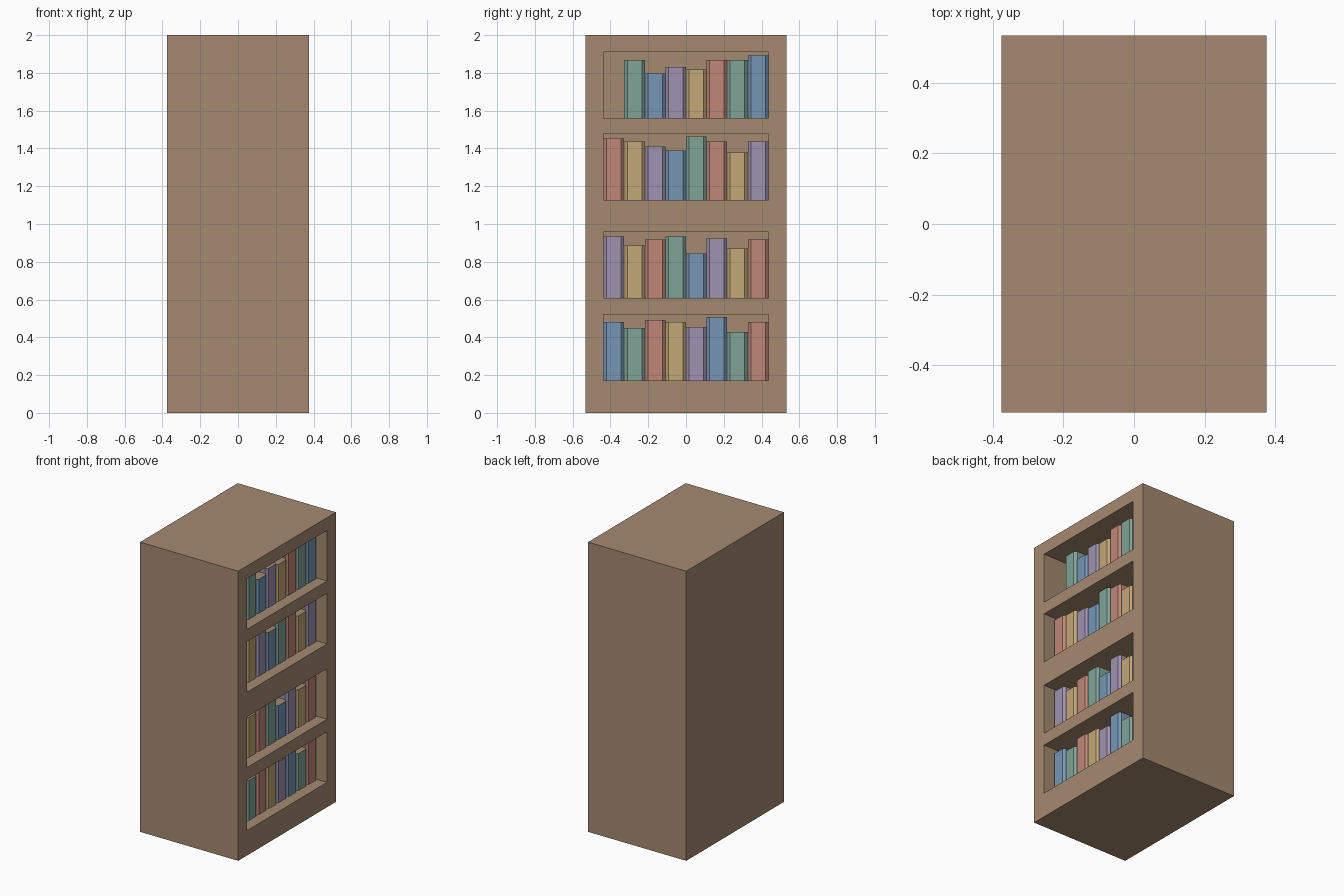
import bpy, bmesh

default = bpy.data.objects.get("Cube")
if default:
    bpy.data.objects.remove(default, do_unlink=True)


def make_material(name, code):
    srgb = [int(code[i:i + 2], 16) / 255 for i in (0, 2, 4)]
    colour = [((c + 0.055) / 1.055) ** 2.4 for c in srgb] + [1]
    mat = bpy.data.materials.new(name)
    mat.use_nodes = True
    mat.diffuse_color = colour
    bsdf = next(n for n in mat.node_tree.nodes if n.type == 'BSDF_PRINCIPLED')
    bsdf.inputs["Base Color"].default_value = colour
    return mat


wood = make_material("brown wood", "A58A71")
cloth = {
    "T": make_material("teal cloth", "80A499"),
    "B": make_material("blue cloth", "7796B5"),
    "P": make_material("purple cloth", "9F92AF"),
    "Y": make_material("ochre cloth", "C2A877"),
    "R": make_material("red cloth", "C08779"),
}


def prism(name, outline, z0, z1, materials):
    """Upright solid from a plan outline; ends use the last material."""
    bm = bmesh.new()
    base = bm.faces.new([bm.verts.new((x, y, z0)) for x, y in outline])
    top = bmesh.ops.extrude_face_region(bm, geom=[base])["geom"]
    for v in top:
        if isinstance(v, bmesh.types.BMVert):
            v.co.z = z1
    bmesh.ops.recalc_face_normals(bm, faces=bm.faces)
    for f in bm.faces:
        f.material_index = len(materials) - 1 if abs(f.normal.z) > 0.5 else 0
    mesh = bpy.data.meshes.new(name)
    bm.to_mesh(mesh)
    bm.free()
    for mat in materials:
        mesh.materials.append(mat)
    obj = bpy.data.objects.new(name, mesh)
    bpy.context.collection.objects.link(obj)
    return obj


def rectangle(x0, x1, y0, y1):
    return [(x0, y0), (x1, y0), (x1, y1), (x0, y1)]


# Cabinet dimensions
HALF_X, HALF_Y, HEIGHT = 0.375, 0.533, 2.0
OPEN_Y, OPEN_H = 0.436, 0.349
BACK_X, SPINE_X, CHAMFER = 0.03, 0.30, 0.016
SLOT = OPEN_Y / 4

# Shelf floor, book colours from low y to high y, and book heights
shelves = [
    (0.172, "BTRYPBTR", (.31, .277, .32, .31, .283, .335, .256, .31)),
    (0.608, "PYRTBPYR", (.325, .277, .31, .325, .235, .315, .261, .31)),
    (1.128, "RYPBTRYP", (.325, .31, .283, .261, .335, .31, .251, .31)),
    (1.562, " TBPYRTB", (0, .307, .235, .27, .256, .307, .307, .33)),
]

# Solid cabinet with four recesses cut into its left side
cabinet = prism("cabinet", rectangle(-HALF_X, HALF_X, -HALF_Y, HALF_Y),
                0, HEIGHT, [wood])
for floor, _, _ in shelves:
    cutter = prism("recess_cutter",
                   rectangle(BACK_X, HALF_X + 0.1, -OPEN_Y, OPEN_Y),
                   floor, floor + OPEN_H, [wood])
    cutter.hide_render = True
    mod = cabinet.modifiers.new("recess", 'BOOLEAN')
    mod.operation = 'DIFFERENCE'
    mod.solver = 'EXACT'
    mod.object = cutter
    bpy.context.view_layer.objects.active = cabinet
    bpy.ops.object.modifier_apply(modifier=mod.name)
    bpy.data.objects.remove(cutter, do_unlink=True)

# Books with chamfered spines, standing side by side
for row, (floor, colours, heights) in enumerate(shelves, 1):
    for i, (key, height) in enumerate(zip(colours, heights)):
        if key == " ":
            continue
        y0 = -OPEN_Y + i * SLOT
        y1 = y0 + SLOT
        plan = [(BACK_X, y0), (SPINE_X - CHAMFER, y0),
                (SPINE_X, y0 + CHAMFER), (SPINE_X, y1 - CHAMFER),
                (SPINE_X - CHAMFER, y1), (BACK_X, y1)]
        prism(f"book_{row}_{i + 1}", plan, floor, floor + height,
              [cloth[key], wood])
